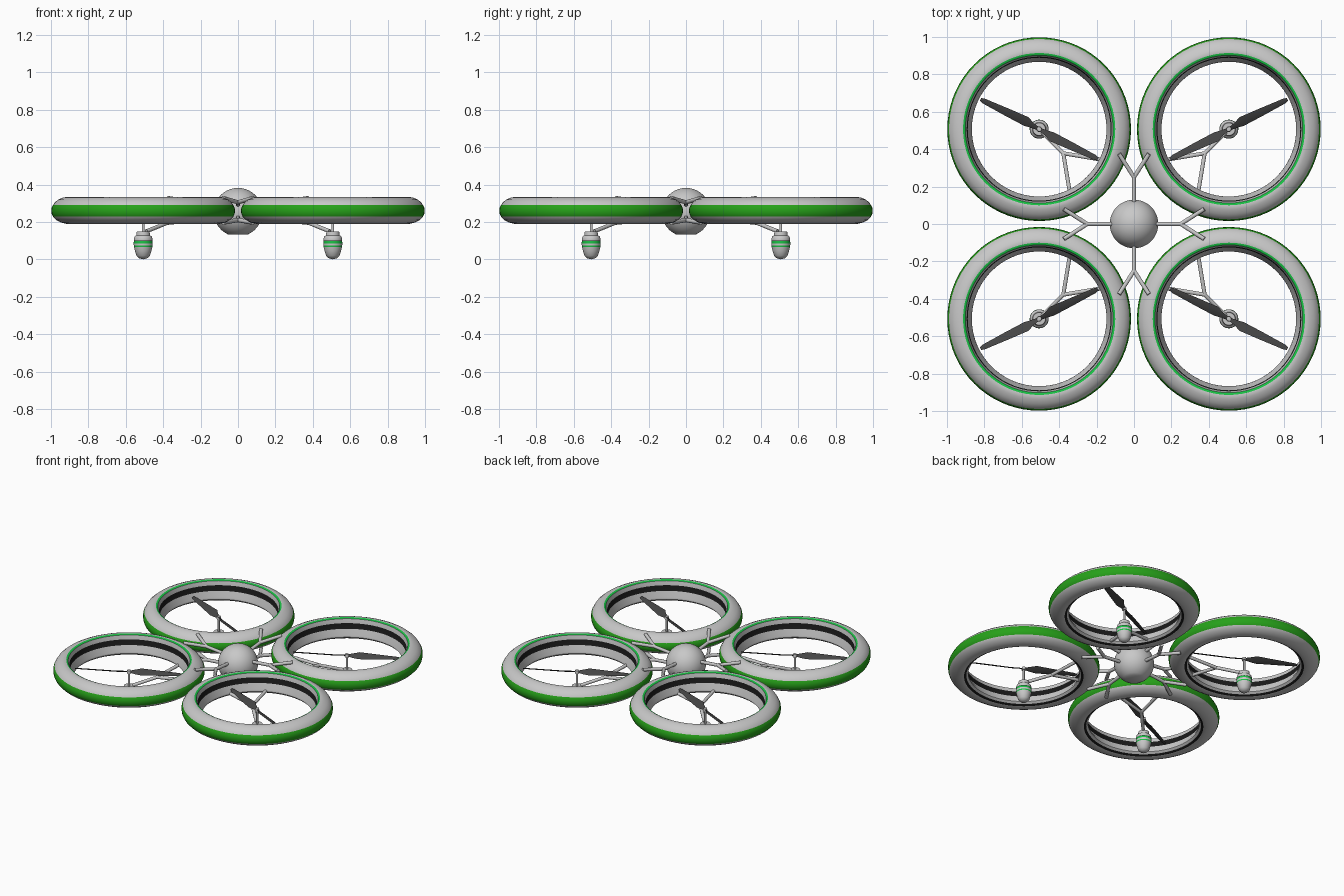
import bpy, bmesh, math
from mathutils import Vector

cube = bpy.data.objects.get("Cube")
if cube:
    bpy.data.objects.remove(cube, do_unlink=True)


def material(name, rgb):
    m = bpy.data.materials.new(name)
    m.use_nodes = True
    m.diffuse_color = (*rgb, 1)
    m.node_tree.nodes["Principled BSDF"].inputs["Base Color"].default_value = (*rgb, 1)
    return m


GREY, GREEN, LIME, BLACK, DARK = range(5)
MATS = [
    material("light grey", (0.58, 0.58, 0.58)),
    material("deep green", (0.02, 0.36, 0.01)),
    material("bright green", (0.01, 0.55, 0.06)),
    material("black", (0.01, 0.01, 0.01)),
    material("dark grey", (0.06, 0.06, 0.06)),
]


def finish(name, bm, loc=(0, 0, 0), angle=40):
    bmesh.ops.remove_doubles(bm, verts=bm.verts, dist=1e-5)
    bmesh.ops.recalc_face_normals(bm, faces=bm.faces)
    mesh = bpy.data.meshes.new(name)
    bm.to_mesh(mesh)
    bm.free()
    for m in MATS:
        mesh.materials.append(m)
    ob = bpy.data.objects.new(name, mesh)
    ob.location = loc
    bpy.context.collection.objects.link(ob)
    bpy.ops.object.select_all(action="DESELECT")
    ob.select_set(True)
    bpy.context.view_layer.objects.active = ob
    bpy.ops.object.shade_smooth_by_angle(angle=math.radians(angle))
    return ob


def revolve(name, profile, loc, steps, closed=False):
    """Spin (radius, z, colour of the next segment) points about z."""
    bm = bmesh.new()
    rings = []
    for i in range(steps):
        a = math.tau * i / steps
        rings.append([bm.verts.new((r * math.cos(a), r * math.sin(a), z)) for r, z, _ in profile])
    n = len(profile)
    for i in range(steps):
        p, q = rings[i], rings[(i + 1) % steps]
        for j in range(n if closed else n - 1):
            k = (j + 1) % n
            corners = [p[j], q[j], q[k], p[k]]
            if profile[j][0] == 0:
                corners.remove(q[j])
            if profile[k][0] == 0:
                corners.remove(q[k])
            bm.faces.new(corners).material_index = profile[j][2]
    return finish(name, bm, loc)


def struts(name, pairs, radius, loc=(0, 0, 0)):
    """Round bars between pairs of points, joined in one object."""
    bm = bmesh.new()
    for a, b in pairs:
        a, b = Vector(a), Vector(b)
        new = bmesh.ops.create_cone(bm, cap_ends=True, segments=10, radius1=radius,
                                    radius2=radius, depth=(b - a).length)["verts"]
        turn = (b - a).to_track_quat("Z", "Y").to_matrix()
        for v in new:
            v.co = turn @ v.co + (a + b) / 2
    return finish(name, bm, loc)


# Ring duct section, from the top inner edge outwards and round
DUCT = [(0.395, 0.328, LIME), (0.407, 0.334, GREY), (0.43, 0.33, GREY), (0.455, 0.319, GREY),
        (0.473, 0.304, GREY), (0.482, 0.29, GREEN), (0.489, 0.276, GREEN), (0.491, 0.26, GREEN),
        (0.489, 0.244, GREEN), (0.482, 0.228, GREY), (0.466, 0.211, GREY), (0.44, 0.197, GREY),
        (0.41, 0.19, GREY), (0.387, 0.192, BLACK), (0.372, 0.2, GREY), (0.36, 0.212, GREY),
        (0.361, 0.225, GREY), (0.382, 0.262, BLACK), (0.387, 0.3, GREY)]

# Motor pod section, from the top down
POD = [(0, 0.15, GREY), (0.034, 0.15, GREY), (0.037, 0.128, GREY), (0.046, 0.122, GREY),
       (0.05, 0.11, GREY), (0.05, 0.1, BLACK), (0.05, 0.097, LIME), (0.051, 0.085, GREY),
       (0.05, 0.073, LIME), (0.049, 0.065, GREY), (0.044, 0.045, GREY), (0.036, 0.02, GREY),
       (0.022, 0.006, GREY), (0, 0, GREY)]


def propeller(name, loc, sx, sy):
    bm = bmesh.new()
    yaw = math.radians(28)
    # distance along the blade, leading edge, trailing edge, twist rise
    stations = [(0.01, 0.01, -0.01, 0.004), (0.04, 0.014, -0.014, 0.01), (0.08, 0.03, -0.022, 0.013),
                (0.2, 0.02, -0.022, 0.008), (0.33, 0.008, -0.02, 0.004), (0.352, 0.002, -0.014, 0.002)]
    for side in (1, -1):
        sections = []
        for d, lead, trail, rise in stations:
            loop = []
            for w, z in ((lead, rise), ((lead + trail) / 2, 0.004),
                         (trail, -rise), ((lead + trail) / 2, -0.004)):
                x, y = side * d, side * w
                loop.append(bm.verts.new((sx * (x * math.cos(yaw) - y * math.sin(yaw)),
                                          sy * (x * math.sin(yaw) + y * math.cos(yaw)), z)))
            sections.append(loop)
        faces = [bm.faces.new(sections[0]), bm.faces.new(sections[-1])]
        for p, q in zip(sections, sections[1:]):
            for j in range(4):
                k = (j + 1) % 4
                faces.append(bm.faces.new((p[j], p[k], q[k], q[j])))
        for f in faces:
            f.material_index = DARK
    return finish(name, bm, loc)


# Four rotor units, mirrored into the corners
C = 0.507
for fb, sy in (("front", -1), ("back", 1)):
    for lr, sx in (("left", 1), ("right", -1)):
        tag = f"{fb}_{lr}"
        centre = (sx * C, sy * C, 0)
        revolve(f"ring_duct_{tag}", DUCT, centre, 72, closed=True)
        revolve(f"motor_pod_{tag}", POD, centre, 28)
        propeller(f"propeller_{tag}", (sx * C, sy * C, 0.25), sx, sy)
        revolve(f"propeller_hub_{tag}", [(0, 0.262, GREY), (0.012, 0.26, GREY), (0.015, 0.24, GREY),
                                         (0.007, 0.238, GREY), (0.007, 0.145, GREY)], centre, 16)
        # Bent support reaching from the duct to the pod
        joint = (sx * 0.378, sy * 0.378, 0.195)
        struts(f"motor_support_{tag}",
               [((sx * 0.49, sy * 0.49, 0.15), joint),
                (joint, (sx * 0.18, sy * 0.345, 0.215)),
                (joint, (sx * 0.345, sy * 0.18, 0.215))], 0.011)

# Central sphere with a flattened underside
R, MID = 0.13, 0.252
body = [(0, MID + R, GREY)]
for i in range(1, 19):
    t = math.radians(155) * i / 18
    body.append((R * math.sin(t), MID + R * math.cos(t), GREY))
body.append((0, body[-1][1], GREY))
revolve("central_body", body, (0, 0, 0), 48)

# Forked arms above and below, joining the body to the ducts
for name, dx, dy in (("left", 1, 0), ("right", -1, 0), ("back", 0, 1), ("front", 0, -1)):
    for level, z0, z1, z2 in (("upper", 0.29, 0.305, 0.328), ("lower", 0.225, 0.21, 0.196)):
        def at(along, across, z):
            return (dx * along - dy * across, dy * along + dx * across, z)
        fork = at(0.25, 0, z1)
        struts(f"{level}_arm_{name}",
               [(at(0.09, 0, z0), fork),
                (fork, at(0.375, 0.08, z2)),
                (fork, at(0.375, -0.08, z2))], 0.0115)
